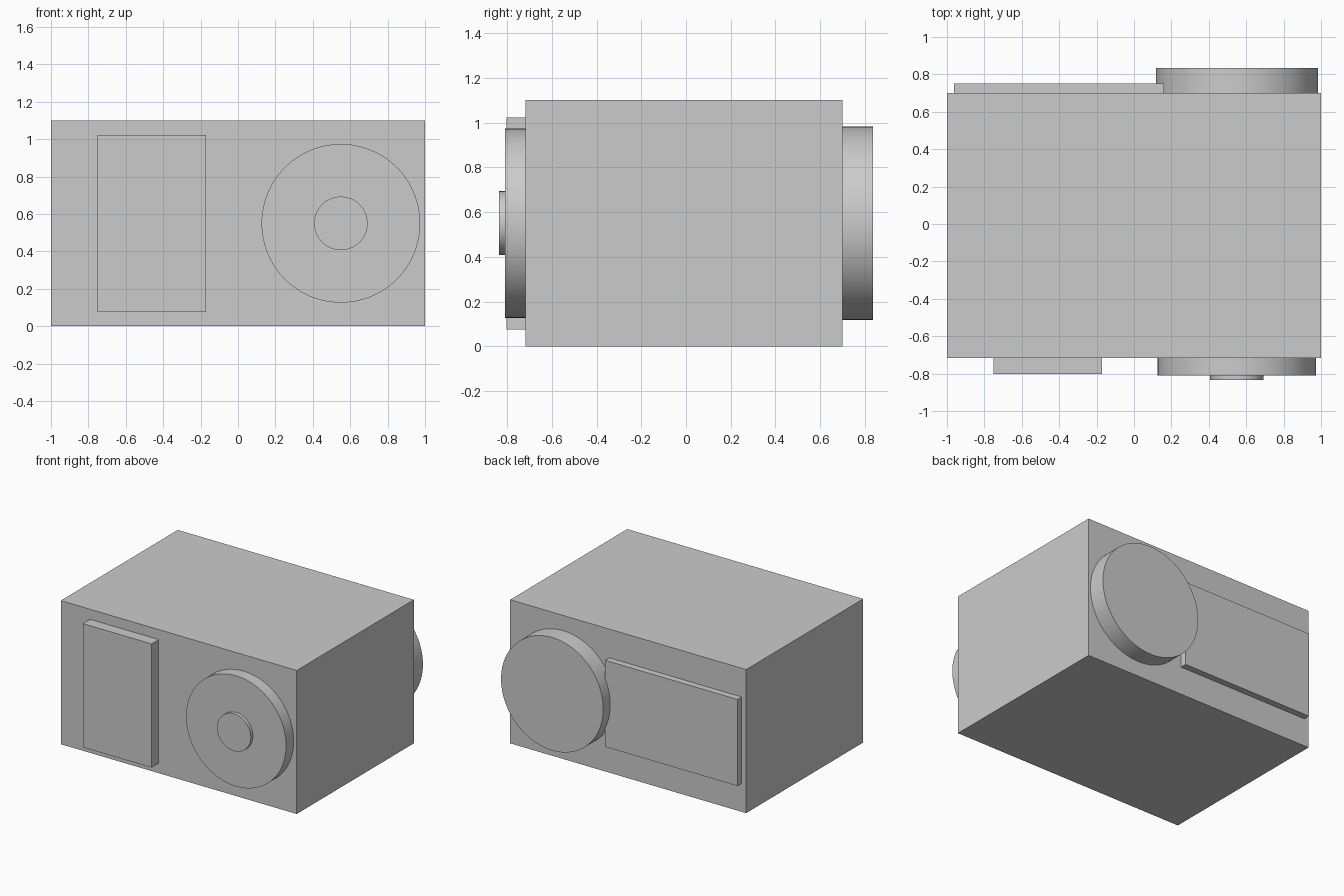
import bpy
import math

cube = bpy.data.objects.get("Cube")
if cube:
    bpy.data.objects.remove(cube, do_unlink=True)

# Single plain grey material
grey = bpy.data.materials.new("light_grey")
grey.use_nodes = True
colour = (0.6, 0.6, 0.6, 1.0)
grey.diffuse_color = colour
grey.node_tree.nodes["Principled BSDF"].inputs["Base Color"].default_value = colour


def box(name, x, y, z):
    """Box given by its (low, high) extent on each axis."""
    spans = (x, y, z)
    bpy.ops.mesh.primitive_cube_add(size=1, location=[sum(s) / 2 for s in spans])
    ob = bpy.context.object
    ob.name = name
    ob.scale = [s[1] - s[0] for s in spans]
    bpy.ops.object.transform_apply(location=False, rotation=False, scale=True)
    ob.data.materials.append(grey)
    return ob


def disc(name, radius, y):
    """Round plate facing along y, on the shared dial axis."""
    bpy.ops.mesh.primitive_cylinder_add(
        vertices=96, radius=radius, depth=y[1] - y[0],
        location=(DIAL_X, sum(y) / 2, DIAL_Z), rotation=(math.pi / 2, 0, 0))
    ob = bpy.context.object
    ob.name = name
    bpy.ops.object.transform_apply(location=False, rotation=True, scale=False)
    bpy.ops.object.shade_smooth_by_angle(angle=math.radians(30))
    ob.data.materials.append(grey)
    return ob


DIAL_X, DIAL_Z = 0.55, 0.55
FRONT, BACK = -0.717, 0.70

# Main housing
box("housing", (-1, 1), (FRONT, BACK), (0, 1.1))

# Front: raised panel, large dial and its hub
box("front_panel", (-0.752, -0.17), (-0.803, FRONT), (0.075, 1.023))
disc("front_dial", 0.424, (-0.809, FRONT))
disc("front_dial_hub", 0.143, (-0.835, -0.809))

# Back: round cover and long raised panel
disc("back_cover", 0.433, (BACK, 0.835))
box("back_panel", (-0.962, 0.16), (BACK, 0.75), (0.217, 0.88))
